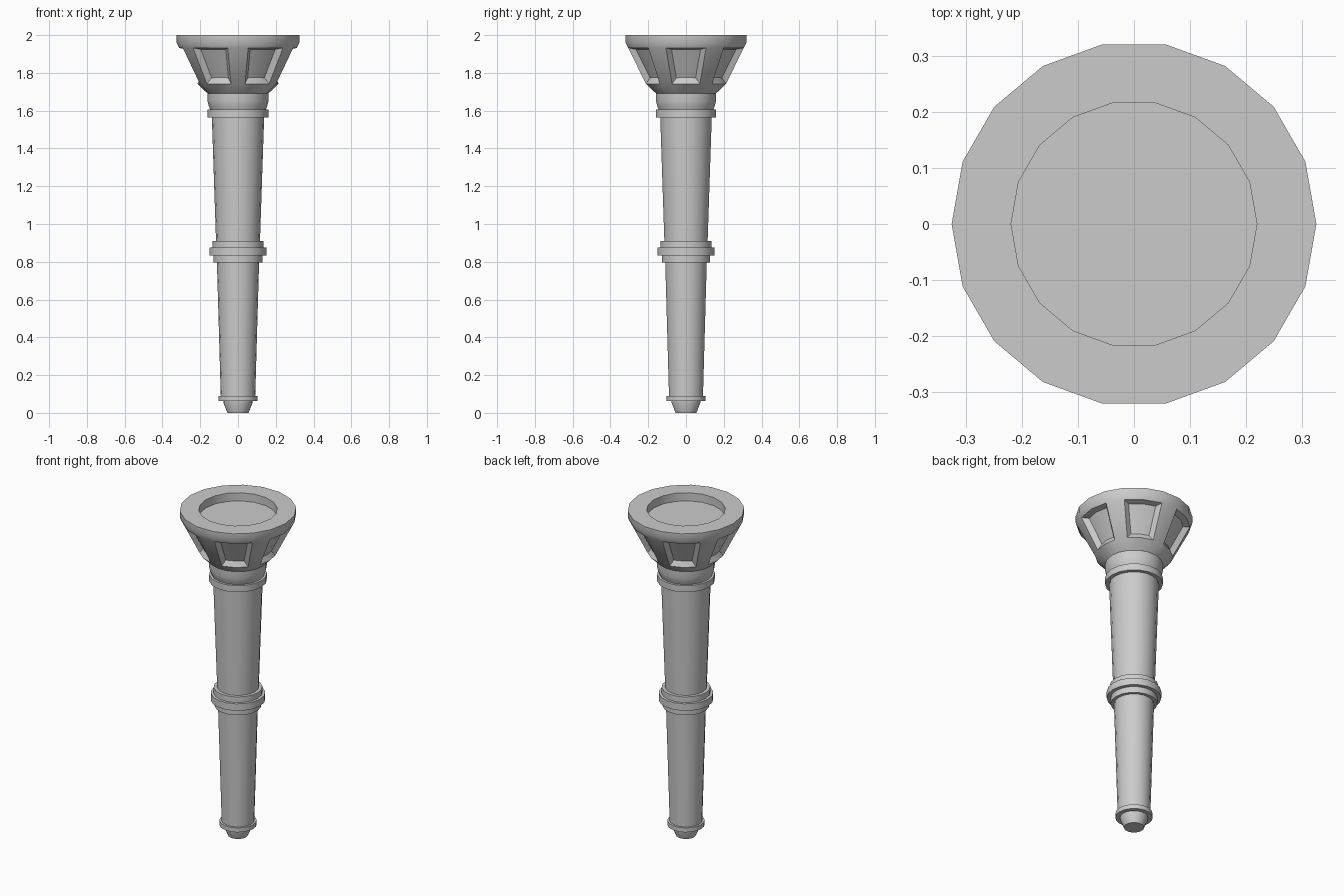
import bpy, bmesh
from math import cos, sin, radians

cube = bpy.data.objects.get("Cube")
if cube:
    bpy.data.objects.remove(cube, do_unlink=True)

SIDES = 18
STEP = 360 / SIDES


def lathe(name, profile, panel_row=None):
    """Revolve (radius, z) points listed bottom to top and cap both ends."""
    bm = bmesh.new()
    rings = [[bm.verts.new((r * cos(radians(i * STEP)), r * sin(radians(i * STEP)), z))
              for i in range(SIDES)] for r, z in profile]
    panels = []
    for row, (low, high) in enumerate(zip(rings, rings[1:])):
        for i in range(SIDES):
            j = (i + 1) % SIDES
            face = bm.faces.new((low[i], low[j], high[j], high[i]))
            # two faces of panel, then one face of rib
            if row == panel_row and i % 3 != 1:
                panels.append(face)
    bm.faces.new(rings[0][::-1])
    bm.faces.new(rings[-1])
    if panels:
        bm.normal_update()
        bmesh.ops.inset_region(bm, faces=panels, thickness=0.022, depth=-0.028,
                               use_boundary=True, use_even_offset=True)
    mesh = bpy.data.meshes.new(name)
    bm.to_mesh(mesh)
    bm.free()
    obj = bpy.data.objects.new(name, mesh)
    bpy.context.collection.objects.link(obj)
    bpy.ops.object.select_all(action='DESELECT')
    obj.select_set(True)
    bpy.context.view_layer.objects.active = obj
    bpy.ops.object.shade_smooth_by_angle(angle=radians(30))
    return obj


def collar(name, radius, bottom, top):
    return lathe(name, [(radius, bottom), (radius, top)])


# Handle from the foot upwards
lathe("foot_tip", [(0.056, 0), (0.078, 0.055), (0.078, 0.07)])
collar("foot_collar", 0.104, 0.063, 0.09)
lathe("lower_shaft", [(0.091, 0.08), (0.112, 0.81)])
collar("middle_collar_lower", 0.13, 0.795, 0.84)
collar("middle_collar", 0.152, 0.832, 0.875)
collar("middle_collar_upper", 0.136, 0.87, 0.91)
lathe("upper_shaft", [(0.116, 0.9), (0.139, 1.58)])
collar("neck_collar", 0.161, 1.565, 1.605)
lathe("neck", [(0.145, 1.6), (0.155, 1.625), (0.161, 1.65), (0.161, 1.7)])

# Flared head with recessed side panels and a shallow cup on top
lathe("flared_head",
      [(0.16, 1.69), (0.215, 1.742), (0.311, 1.932), (0.325, 1.96),
       (0.325, 2.0), (0.219, 2.0), (0.219, 1.95)],
      panel_row=1)
